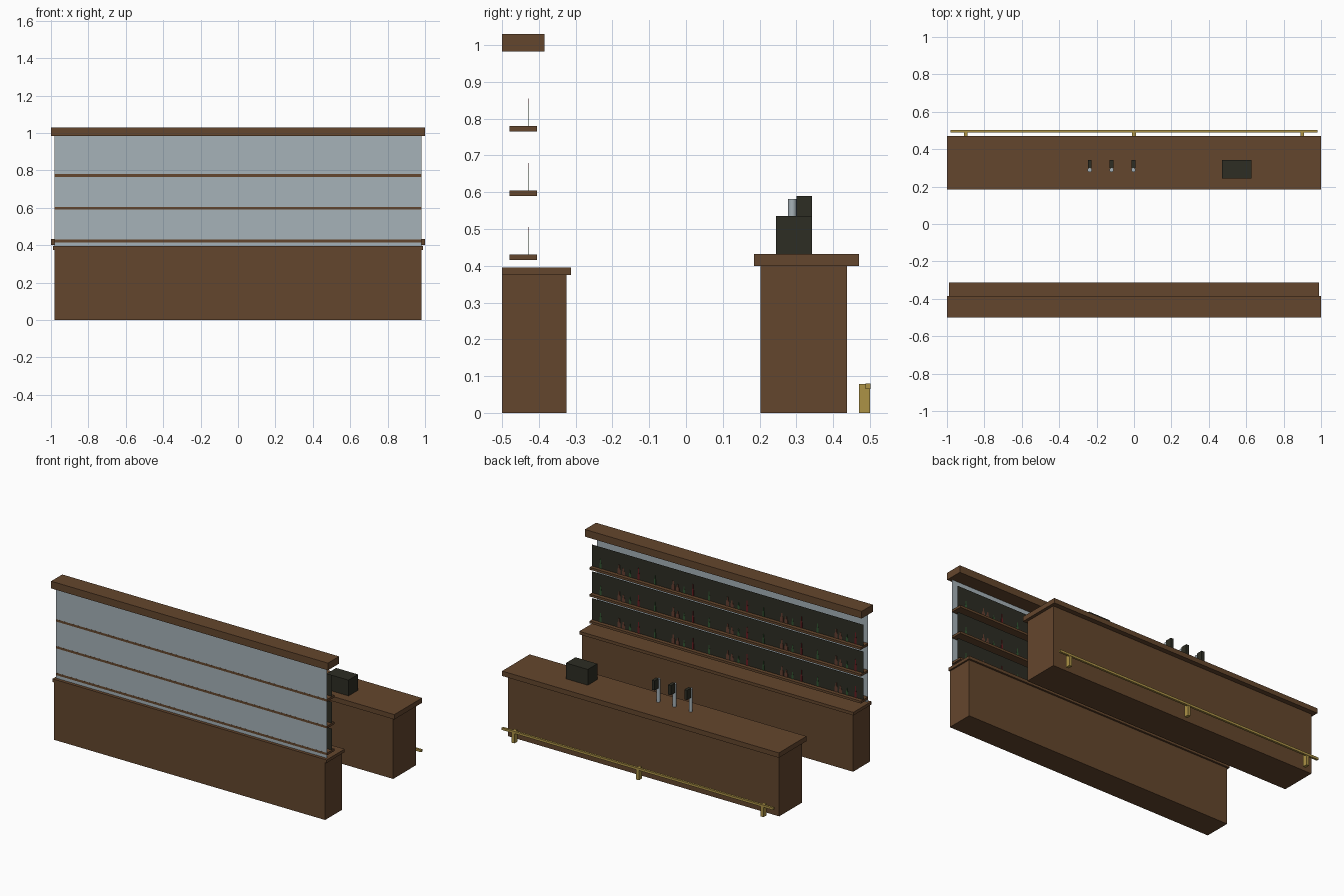
import bpy
import bmesh

old = bpy.data.objects.get("Cube")
if old:
    bpy.data.objects.remove(old, do_unlink=True)


def material(name, r, g, b):
    m = bpy.data.materials.new(name)
    m.use_nodes = True
    m.diffuse_color = (r, g, b, 1)
    m.node_tree.nodes["Principled BSDF"].inputs["Base Color"].default_value = (r, g, b, 1)
    return m


WOOD = material("brown wood", 0.127, 0.061, 0.026)
GLASS = material("pale mirror", 0.381, 0.445, 0.479)
BLACK = material("warm black", 0.026, 0.026, 0.017)
BRASS = material("brass", 0.413, 0.287, 0.061)
GREEN = material("bottle green", 0.03, 0.09, 0.03)
AMBER = material("bottle amber", 0.13, 0.05, 0.03)
RED = material("bottle red", 0.14, 0.012, 0.015)


def finish(name, bm, mat):
    mesh = bpy.data.meshes.new(name)
    bmesh.ops.recalc_face_normals(bm, faces=bm.faces)
    bm.to_mesh(mesh)
    bm.free()
    mesh.materials.append(mat)
    ob = bpy.data.objects.new(name, mesh)
    bpy.context.collection.objects.link(ob)
    return ob


def box(name, xs, ys, zs, mat):
    """Box between the given limits on each axis."""
    bm = bmesh.new()
    bmesh.ops.create_cube(bm, size=1)
    for v in bm.verts:
        v.co = [lo + (c + 0.5) * (hi - lo) for c, (lo, hi) in zip(v.co, (xs, ys, zs))]
    return finish(name, bm, mat)


def panel(name, half, y, zs, mat):
    """Single upright sheet."""
    bm = bmesh.new()
    corners = [(-half, zs[0]), (half, zs[0]), (half, zs[1]), (-half, zs[1])]
    bm.faces.new([bm.verts.new((x, y, z)) for x, z in corners])
    return finish(name, bm, mat)


def span(half):
    return (-half, half)


# Back bar: cabinet, worktop, mirror and cornice
box("back_cabinet", span(0.98), (-0.5, -0.325), (0, 0.375), WOOD)
box("back_worktop", span(0.99), (-0.5, -0.313), (0.375, 0.395), WOOD)
panel("back_mirror", 0.98, -0.4795, (0.395, 0.983), GLASS)
box("cornice", span(1), (-0.5, -0.385), (0.983, 1.03), WOOD)


def bottle_set(name, bottles, z, mat):
    """Row of flat bottle silhouettes: (x, half width, height)."""
    bm = bmesh.new()
    for x, w, h in bottles:
        half = [(w, 0), (w, 0.5 * h), (0.4 * w, 0.68 * h), (0.4 * w, h)]
        outline = half + [(-a, b) for a, b in reversed(half)]
        face = bm.faces.new([bm.verts.new((x + a, -0.43, z + b)) for a, b in outline])
        ext = bmesh.ops.extrude_face_region(bm, geom=[face])
        moved = [g for g in ext["geom"] if isinstance(g, bmesh.types.BMVert)]
        bmesh.ops.translate(bm, verts=moved, vec=(0, 0.002, 0))
    return finish(name, bm, mat)


# Shelves, each with a dark backing sheet and repeating bottles
PERIOD = 1.96 / 5
starts = [0.98 - i * PERIOD for i in range(5)]
for i, top in enumerate((0.43, 0.605, 0.78)):
    box(f"shelf_{i}", span(0.98), (-0.48, -0.405), (top - 0.015, top), WOOD)
    panel(f"bottle_backing_{i}", 0.98, -0.43, (top, top + 0.14), BLACK)
    bottle_set(f"green_bottles_{i}",
               [(s - f * PERIOD, 0.007, h) for s in starts for f, h in ((0.16, 0.06), (0.7, 0.045))],
               top, GREEN)
    bottle_set(f"amber_bottles_{i}",
               [(s - f * PERIOD, 0.011, h) for s in starts for f, h in ((0.5, 0.06), (0.58, 0.045))],
               top, AMBER)
    bottle_set(f"red_bottles_{i}", [(s - 0.86 * PERIOD, 0.006, 0.075) for s in starts], top, RED)

# Serving bar
box("bar_base", span(0.98), (0.202, 0.438), (0, 0.4), WOOD)
box("bar_countertop", span(1), (0.185, 0.47), (0.4, 0.432), WOOD)

# Foot rail and its brackets
box("foot_rail", span(0.98), (0.488, 0.502), (0.065, 0.08), BRASS)
for name, x in (("right", -0.9), ("middle", 0), ("left", 0.9)):
    box(f"rail_bracket_{name}", (x - 0.01, x + 0.01), (0.47, 0.5), (0, 0.078), BRASS)

# Cash register
box("cash_register", (0.47, 0.628), (0.244, 0.342), (0.432, 0.535), BLACK)

# Beer taps: round column with a dark block on the customer side
for i, x in enumerate((-0.237, -0.12, -0.003)):
    bm = bmesh.new()
    bmesh.ops.create_cone(bm, cap_ends=True, segments=16, radius1=0.0115, radius2=0.0115, depth=0.15)
    bmesh.ops.translate(bm, verts=bm.verts, vec=(x, 0.289, 0.507))
    column = finish(f"tap_column_{i}", bm, GLASS)
    bpy.context.view_layer.objects.active = column
    column.select_set(True)
    bpy.ops.object.shade_smooth_by_angle()
    column.select_set(False)
    box(f"tap_handle_{i}", (x - 0.01, x + 0.01), (0.3, 0.342), (0.527, 0.59), BLACK)
